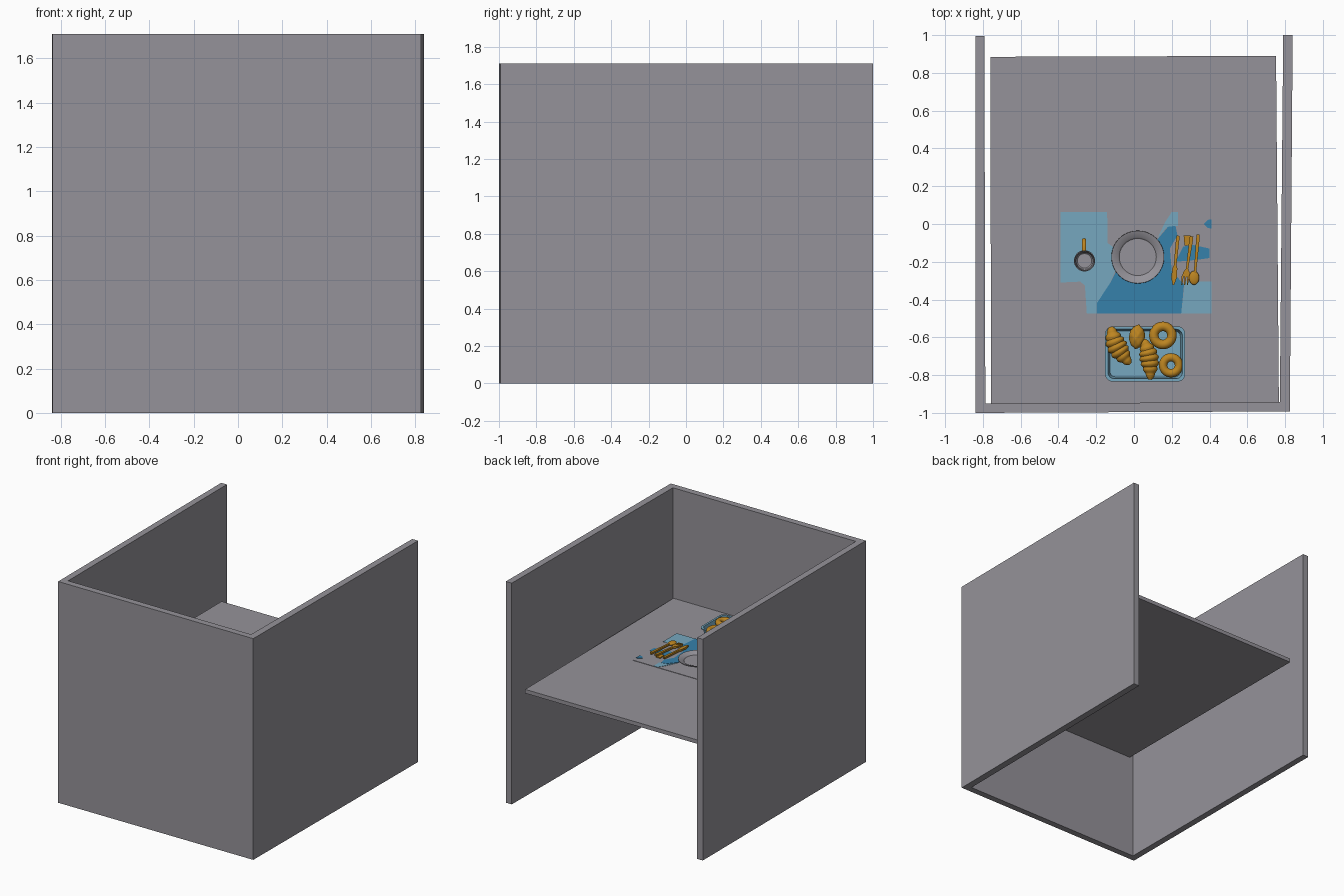
import bpy, bmesh, math
from mathutils import Vector, Matrix

if "Cube" in bpy.data.objects:
    bpy.data.objects.remove(bpy.data.objects["Cube"])


def material(name, rgb):
    m = bpy.data.materials.new(name)
    m.diffuse_color = (*rgb, 1)
    m.use_nodes = True
    m.node_tree.nodes["Principled BSDF"].inputs["Base Color"].default_value = m.diffuse_color
    return m


GREY = material("grey", (0.30, 0.29, 0.32))
LIGHT = material("light_blue", (0.18, 0.39, 0.52))
DARK = material("dark_blue", (0.037, 0.22, 0.41))
GOLD = material("golden_brown", (0.51, 0.235, 0.015))
TOP = 0.857  # table top height


def finish(name, bm, mat, smooth=False):
    bmesh.ops.recalc_face_normals(bm, faces=bm.faces)
    me = bpy.data.meshes.new(name)
    bm.to_mesh(me)
    bm.free()
    me.materials.append(mat)
    ob = bpy.data.objects.new(name, me)
    bpy.context.collection.objects.link(ob)
    if smooth:
        bpy.ops.object.select_all(action='DESELECT')
        ob.select_set(True)
        bpy.context.view_layer.objects.active = ob
        bpy.ops.object.shade_smooth_by_angle(angle=math.radians(40))
    return ob


def prism(name, pts, z0, z1, mat):
    """Outline extruded upward from z0 to z1."""
    bm = bmesh.new()
    f = bm.faces.new([bm.verts.new((x, y, z0)) for x, y in pts])
    r = bmesh.ops.extrude_face_region(bm, geom=[f])
    vs = [v for v in r["geom"] if isinstance(v, bmesh.types.BMVert)]
    bmesh.ops.translate(bm, verts=vs, vec=(0, 0, z1 - z0))
    return finish(name, bm, mat)


def loft(name, rings, mat, smooth=True):
    """Closed skin through equal-length rings with capped ends."""
    bm = bmesh.new()
    vr = [[bm.verts.new(p) for p in ring] for ring in rings]
    n = len(vr[0])
    for a, b in zip(vr, vr[1:]):
        for i in range(n):
            j = (i + 1) % n
            bm.faces.new((a[i], a[j], b[j], b[i]))
    bm.faces.new(vr[0])
    bm.faces.new(vr[-1])
    return finish(name, bm, mat, smooth)


def lathe(name, cx, cy, profile, mat, n=40):
    rings = [[(cx + r * math.cos(2 * math.pi * i / n),
               cy + r * math.sin(2 * math.pi * i / n), TOP + z) for i in range(n)]
             for r, z in profile]
    return loft(name, rings, mat)


def torus(name, loc, major, minor, mat, rot=(0, 0, 0)):
    bpy.ops.mesh.primitive_torus_add(location=loc, rotation=rot, major_radius=major,
                                     minor_radius=minor, major_segments=32, minor_segments=14)
    ob = bpy.context.object
    ob.name = name
    ob.data.materials.append(mat)
    bpy.ops.object.shade_smooth_by_angle(angle=math.radians(40))
    return ob


# booth walls (slightly skewed U) and table top
prism("booth_walls", [(-0.838, -1), (0.825, -0.992), (0.84, 1), (0.79, 1), (0.772, -0.943),
                      (-0.787, -0.95), (-0.792, 0.995), (-0.84, 0.995)], 0, 1.71, GREY)
prism("table_top", [(-0.757, -0.955), (0.767, -0.945), (0.752, 0.89), (-0.76, 0.885)],
      TOP - 0.03, TOP, GREY)

# placemat with coloured patches
Z = TOP + 0.003
prism("placemat", [(-0.39, -0.473), (0.41, -0.473), (0.41, 0.064), (-0.39, 0.064)], TOP - 0.001, Z, GREY)
prism("mat_light_left", [(-0.39, 0.064), (-0.39, -0.31), (-0.285, -0.305), (-0.26, -0.325),
                         (-0.25, -0.473), (-0.195, -0.473), (-0.1, -0.25), (-0.06, -0.16),
                         (-0.14, -0.1), (-0.142, 0.064)], Z, Z + 0.002, LIGHT)
prism("mat_light_right", [(0.25, -0.473), (0.41, -0.473), (0.41, -0.305), (0.27, -0.305)],
      Z, Z + 0.002, LIGHT)
prism("mat_light_top", [(0.125, -0.075), (0.165, 0.01), (0.2, 0.064), (0.233, 0.064),
                        (0.233, -0.01), (0.17, -0.02)], Z, Z + 0.002, LIGHT)
prism("mat_dark_main", [(-0.197, -0.473), (-0.197, -0.42), (-0.125, -0.31), (-0.09, -0.24),
                        (0.1, -0.2), (0.125, -0.08), (0.18, -0.015), (0.22, -0.01),
                        (0.23, -0.06), (0.19, -0.13), (0.2, -0.25), (0.265, -0.32),
                        (0.25, -0.473)], Z, Z + 0.003, DARK)
prism("mat_dark_side", [(0.22, -0.2), (0.26, -0.12), (0.31, -0.11), (0.4, -0.13), (0.4, -0.18),
                        (0.33, -0.19)], Z, Z + 0.003, DARK)
prism("mat_dark_spot", [(0.37, 0), (0.39, 0.022), (0.41, 0.025), (0.41, -0.025), (0.39, -0.02)],
      Z, Z + 0.003, DARK)

# plate and cup
lathe("plate", 0.02, -0.175, [(0.085, 0), (0.105, 0.008), (0.14, 0.024), (0.139, 0.029),
                              (0.106, 0.019), (0.098, 0.011)], GREY)
lathe("cup", -0.262, -0.195, [(0.042, 0), (0.05, 0.015), (0.056, 0.115), (0.051, 0.115),
                              (0.045, 0.02), (0.038, 0.013)], GREY)

# cup handle: half ring standing on the far side
rings = []
for i in range(15):
    a = -math.pi / 2 + math.pi * i / 14
    c = Vector((-0.264, -0.143 + 0.06 * math.cos(a), TOP + 0.06 + 0.038 * math.sin(a)))
    out = Vector((0, math.cos(a), math.sin(a)))
    rings.append([c + out * 0.008 * math.cos(b) + Vector((0.011 * math.sin(b), 0, 0))
                  for b in [2 * math.pi * k / 10 for k in range(10)]])
loft("cup_handle", rings, GOLD)


# cutlery: half outlines (distance along, half width), mirrored
def cutlery(name, start, end, half, z=0.012):
    s, e = Vector(start), Vector(end)
    d = e - s
    side = Vector((-d.y, d.x)).normalized()
    pts = [s + d * t + side * w for t, w in half] + [s + d * t - side * w for t, w in reversed(half)]
    return prism(name, [tuple(p) for p in pts], TOP + z, TOP + z + 0.014, GOLD)


cutlery("knife", (0.233, -0.062), (0.208, -0.322),
        [(0, 0.007), (0.05, 0.009), (0.6, 0.007), (0.66, 0.013), (0.85, 0.015), (1, 0.004)])
cutlery("fork", (0.305, -0.065), (0.275, -0.28),
        [(0, 0.009), (0.08, 0.01), (0.8, 0.006), (0.9, 0.018), (1, 0.02)])
for k in (-1, 0, 1):
    x = 0.273 + 0.015 * k
    cutlery("fork_tine", (x, -0.272), (x - 0.005, -0.322), [(0, 0.005), (1, 0.003)])
prism("napkin_tag", [(0.263, -0.062), (0.3, -0.062), (0.3, -0.115), (0.268, -0.115)],
      TOP + 0.005, TOP + 0.012, GOLD)
cutlery("spoon_handle", (0.34, -0.055), (0.322, -0.27), [(0, 0.008), (0.1, 0.009), (1, 0.006)], 0.02)
bpy.ops.mesh.primitive_uv_sphere_add(segments=20, ring_count=12, location=(0.318, -0.285, TOP + 0.026))
spoon = bpy.context.object
spoon.name = "spoon_bowl"
spoon.scale = (0.027, 0.037, 0.011)
spoon.data.materials.append(GOLD)
bpy.ops.object.shade_smooth_by_angle(angle=math.radians(40))


# pastry tray with rounded corners
def rounded(hx, hy, r, z):
    ring = []
    for k, (sx, sy) in enumerate([(1, 1), (-1, 1), (-1, -1), (1, -1)]):
        for i in range(7):
            a = math.pi / 2 * (k + i / 6)
            ring.append((0.059 + sx * (hx - r) + r * math.cos(a),
                         -0.688 + sy * (hy - r) + r * math.sin(a), TOP + z))
    return ring


loft("pastry_tray", [rounded(0.19, 0.125, 0.03, 0), rounded(0.2, 0.135, 0.035, 0.045),
                     rounded(0.212, 0.146, 0.04, 0.05), rounded(0.212, 0.146, 0.04, 0.057),
                     rounded(0.197, 0.131, 0.033, 0.057), rounded(0.186, 0.121, 0.028, 0.008)], LIGHT)


# croissants: ridged tapering tube along a bent path
def croissant(name, p0, pm, p1, rmax, segs=7):
    a, m, b = (Vector((*p, TOP + 0.055)) for p in (p0, pm, p1))
    m = 2 * m - (a + b) / 2
    rings, n = [], segs * 6
    for i in range(n + 1):
        t = 0.01 + 0.98 * i / n
        c = a * (1 - t) ** 2 + m * 2 * t * (1 - t) + b * t * t
        d = ((m - a) * (1 - t) + (b - m) * t).normalized()
        side = Vector((-d.y, d.x, 0))
        ridge = abs(math.sin(math.pi * t * segs))
        r = rmax * (0.18 + 0.82 * math.sin(math.pi * t) ** 0.9) * (0.82 + 0.18 * ridge)
        rings.append([c + side * r * math.cos(q) + Vector((0, 0, 0.82 * r * math.sin(q)))
                      for q in [2 * math.pi * k / 18 for k in range(18)]])
    loft(name, rings, GOLD)


croissant("croissant_left", (-0.122, -0.542), (-0.088, -0.65), (-0.018, -0.742), 0.056)
croissant("croissant_middle", (0.05, -0.61), (0.08, -0.71), (0.085, -0.825), 0.052)

# small bun with lumps
bpy.ops.mesh.primitive_uv_sphere_add(segments=24, ring_count=16, location=(0.016, -0.597, TOP + 0.045))
bun = bpy.context.object
bun.name = "bun"
for v in bun.data.vertices:
    v.co *= 1 + 0.06 * math.sin(7 * v.co.x) * math.sin(8 * v.co.y)
bun.scale = (0.042, 0.063, 0.036)
bun.data.materials.append(GOLD)
bpy.ops.object.shade_smooth_by_angle(angle=math.radians(40))

# ring doughnuts
torus("doughnut_large", (0.153, -0.59, TOP + 0.045), 0.048, 0.025, GOLD)
torus("doughnut_small", (0.196, -0.748, TOP + 0.04), 0.042, 0.022, GOLD)
